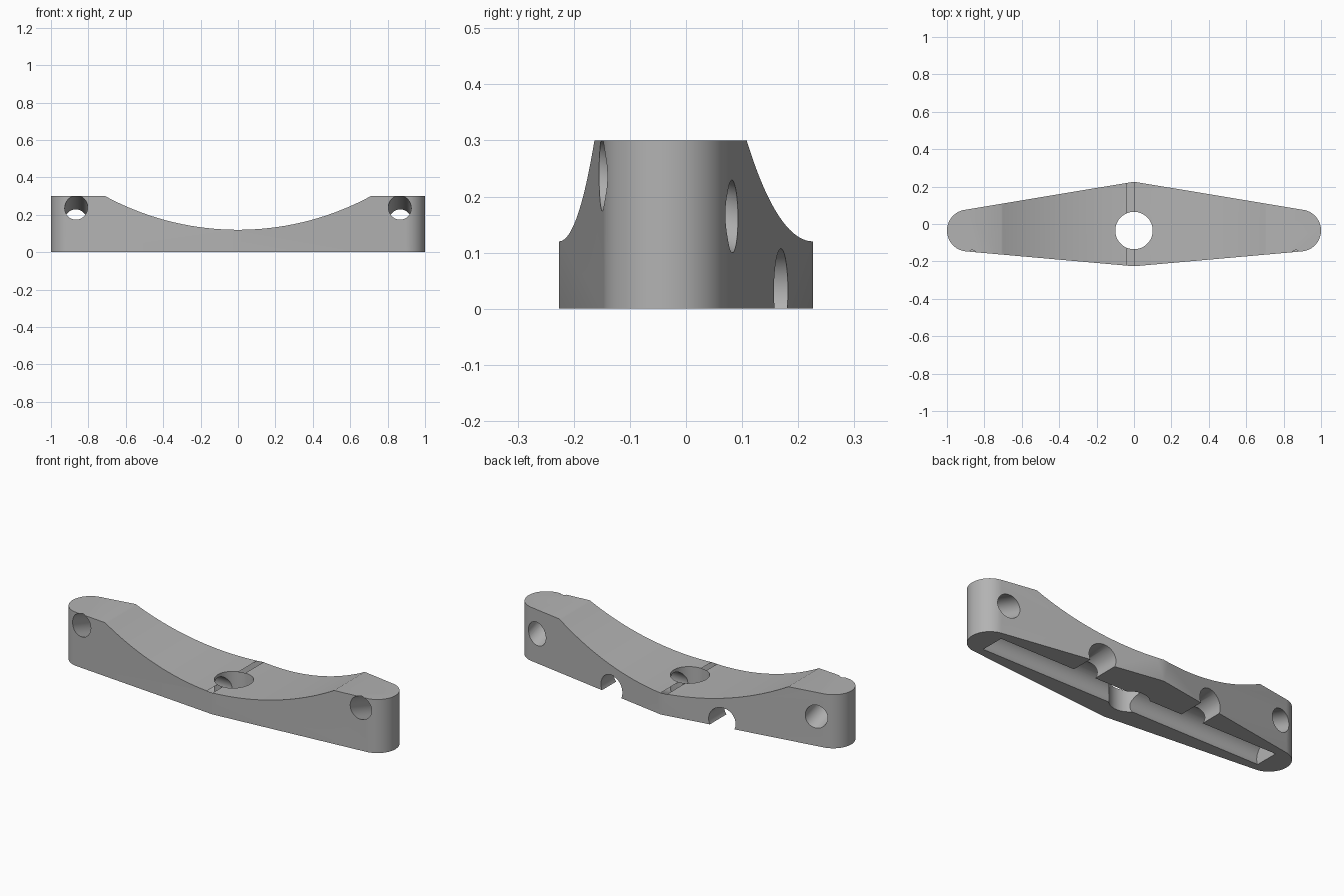
import bpy, bmesh
from math import pi, sin, cos, atan2, acos, hypot, atan
from mathutils import Vector

cube = bpy.data.objects.get("Cube")
if cube:
    bpy.data.objects.remove(cube, do_unlink=True)

END_X, MID_Y, END_R = 0.888, -0.035, 0.112   # rounded ends
APEX_Y, HEIGHT = 0.226, 0.30                 # widest point, overall height
ROD_R, ROD_Z = 0.075, 0.032                  # underside channels

grey = bpy.data.materials.new("plain grey")
grey.use_nodes = True
colour = (0.45, 0.45, 0.45, 1)
grey.diffuse_color = colour
grey.node_tree.nodes["Principled BSDF"].inputs["Base Color"].default_value = colour


def tangent_angle(apex_y, side):
    """Angle on the +x end circle where the line from an apex touches it."""
    dx, dy = -END_X, apex_y - MID_Y
    return atan2(dy, dx) + side * acos(END_R / hypot(dx, dy))


def cylinder(name, start, end, radius, segments=64):
    """Hidden cutter running from start to end."""
    start, end = Vector(start), Vector(end)
    axis = end - start
    bpy.ops.mesh.primitive_cylinder_add(
        vertices=segments, radius=radius, depth=axis.length,
        location=(start + end) / 2,
        rotation=axis.to_track_quat('Z', 'Y').to_euler())
    ob = bpy.context.object
    ob.name = name
    ob.hide_render = True
    return ob


# Clamp body: tapered outline with rounded ends, extruded upward
low = tangent_angle(-APEX_Y, 1)
high = tangent_angle(APEX_Y, -1)
steps = 32
arc = [low + (high - low) * i / steps for i in range(steps + 1)]
right_end = [(END_X + END_R * cos(a), MID_Y + END_R * sin(a)) for a in arc]
left_end = [(-x, y) for x, y in reversed(right_end)]
outline = [(0, -APEX_Y)] + right_end + [(0, APEX_Y)] + left_end

bm = bmesh.new()
base = bm.faces.new([bm.verts.new((x, y, 0)) for x, y in outline])
top = bmesh.ops.extrude_face_region(bm, geom=[base])["geom"]
bmesh.ops.translate(bm, vec=(0, 0, HEIGHT),
                    verts=[v for v in top if isinstance(v, bmesh.types.BMVert)])
bmesh.ops.recalc_face_normals(bm, faces=bm.faces)
mesh = bpy.data.meshes.new("clamp_body")
bm.to_mesh(mesh)
bm.free()
body = bpy.data.objects.new("clamp_body", mesh)
bpy.context.collection.objects.link(body)
mesh.materials.append(grey)

# Cutters: saddle curve, centre hole and long channel underneath
saddle_r = 1.49
saddle_z = 0.12 + saddle_r
cutters = [
    cylinder("saddle_cutter", (0, -1, saddle_z), (0, 1, saddle_z), saddle_r, 256),
    cylinder("centre_hole_cutter", (0, MID_Y, -1), (0, MID_Y, 1), 0.1),
    cylinder("channel_cutter", (-0.873, MID_Y, ROD_Z), (0.873, MID_Y, ROD_Z), ROD_R),
]

# Paired cutters: sloping bolt holes and rear notches
slope = -0.32
bolt_z = 0.202
for side in (-1, 1):
    x = side * 0.865
    cutters.append(cylinder("bolt_hole_cutter",
                            (x, MID_Y - 0.5, bolt_z - 0.5 * slope),
                            (x, MID_Y + 0.5, bolt_z + 0.5 * slope), 0.0615))
    x = side * 0.342
    cutters.append(cylinder("notch_cutter", (x, MID_Y, ROD_Z), (x, 0.5, ROD_Z), ROD_R))

# Cut the body and discard the cutters
bpy.ops.object.select_all(action='DESELECT')
body.select_set(True)
bpy.context.view_layer.objects.active = body
for cutter in cutters:
    mod = body.modifiers.new(cutter.name, 'BOOLEAN')
    mod.operation = 'DIFFERENCE'
    mod.solver = 'EXACT'
    mod.object = cutter
    bpy.ops.object.modifier_apply(modifier=mod.name)
for cutter in cutters:
    bpy.data.objects.remove(cutter, do_unlink=True)

# Single material and smooth curved surfaces with crisp edges
body.data.materials.clear()
body.data.materials.append(grey)
for poly in body.data.polygons:
    poly.material_index = 0
bpy.ops.object.shade_smooth_by_angle()
